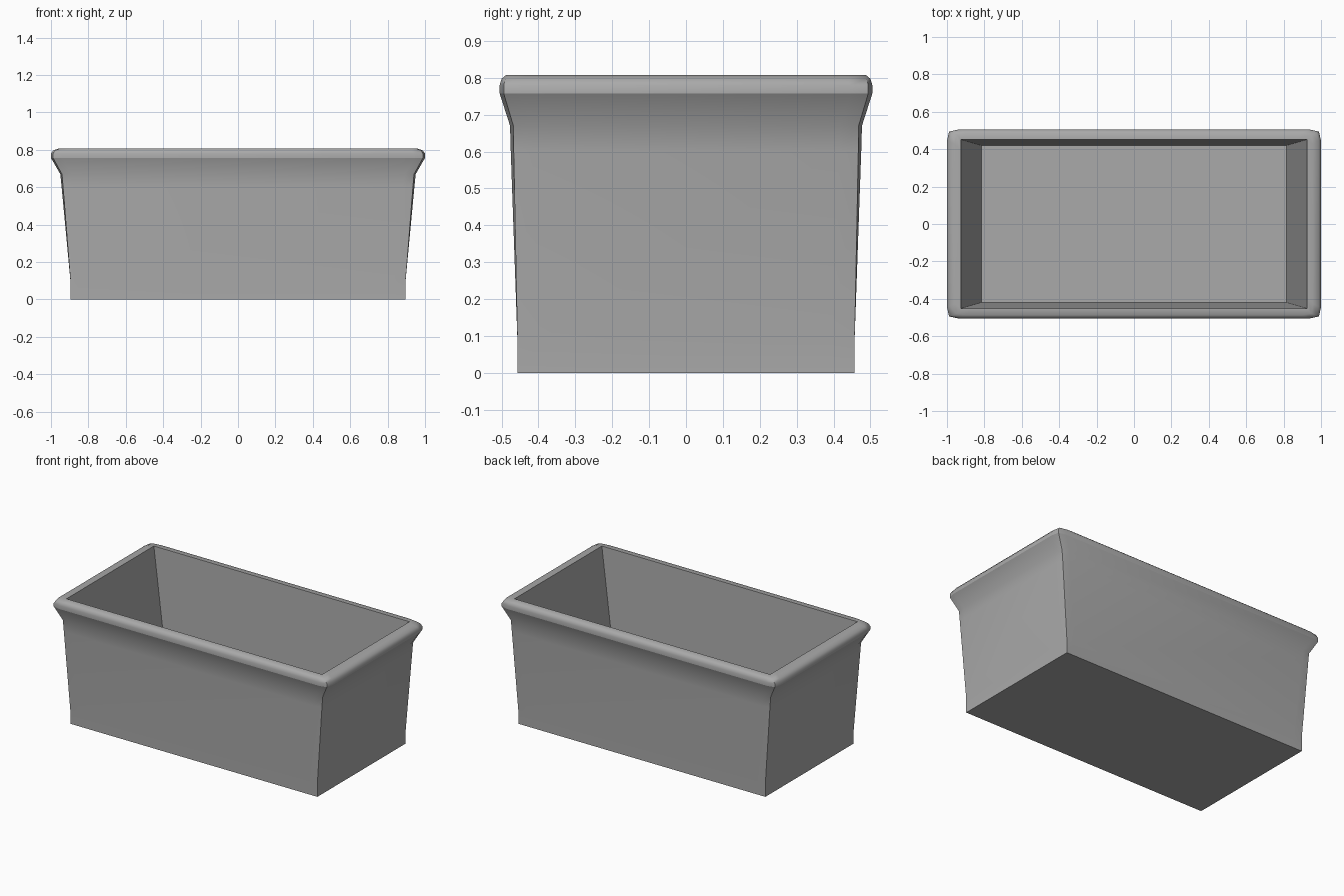
import bpy, bmesh, math

cube = bpy.data.objects.get("Cube")
if cube:
    bpy.data.objects.remove(cube, do_unlink=True)

# Single material
grey = bpy.data.materials.new("Planter Grey")
grey.use_nodes = True
colour = (0.4, 0.4, 0.4, 1)
grey.diffuse_color = colour
grey.node_tree.nodes["Principled BSDF"].inputs["Base Color"].default_value = colour

RIM_EDGE = 0.757   # height of the crisp lower edge of the rim

# Cross-section from base, up the outside, over the rim and down inside:
# half width, half depth, height, how far the corners are pulled in
profile = [
    (0.895, 0.457, 0.0, 0.0),
    (0.895, 0.457, 0.09, 0.0),
    (0.943, 0.475, 0.6, 0.008),
    (0.95, 0.477, 0.67, 0.009),
    (1.0, 0.505, RIM_EDGE, 0.011),
    (1.0, 0.505, 0.78, 0.011),
    (0.987, 0.5, 0.797, 0.01),
    (0.957, 0.487, 0.808, 0.008),
    (0.926, 0.452, 0.808, 0.0),
    (0.815, 0.42, 0.1, 0.0),
]


def ring(bm, hx, hy, z, pull):
    """Rectangle whose corners sit slightly inside its straight sides."""
    verts = []
    run = 0.06
    for sx, sy in ((1, 1), (-1, 1), (-1, -1), (1, -1)):
        corner = [(hx, hy - run), (hx - pull, hy - pull), (hx - run, hy)]
        if sx * sy < 0:
            corner.reverse()
        verts += [bm.verts.new((sx * x, sy * y, z)) for x, y in corner]
    return verts


# Planter body with rim and hollow interior
bm = bmesh.new()
rings = [ring(bm, *p) for p in profile]
for low, high in zip(rings, rings[1:]):
    n = len(low)
    for i in range(n):
        j = (i + 1) % n
        bm.faces.new((low[i], low[j], high[j], high[i]))
bm.faces.new(rings[0][::-1])   # underside
bm.faces.new(rings[-1])        # inner floor
mesh = bpy.data.meshes.new("planter_box")
bm.to_mesh(mesh)
bm.free()
mesh.materials.append(grey)
planter = bpy.data.objects.new("planter_box", mesh)
bpy.context.collection.objects.link(planter)

bpy.ops.object.select_all(action='DESELECT')
planter.select_set(True)
bpy.context.view_layer.objects.active = planter
bpy.ops.object.shade_smooth_by_angle(angle=math.radians(38))

# Crisp line where the flare meets the rim
for edge in mesh.edges:
    if all(abs(mesh.vertices[v].co.z - RIM_EDGE) < 1e-4 for v in edge.vertices):
        edge.use_edge_sharp = True
